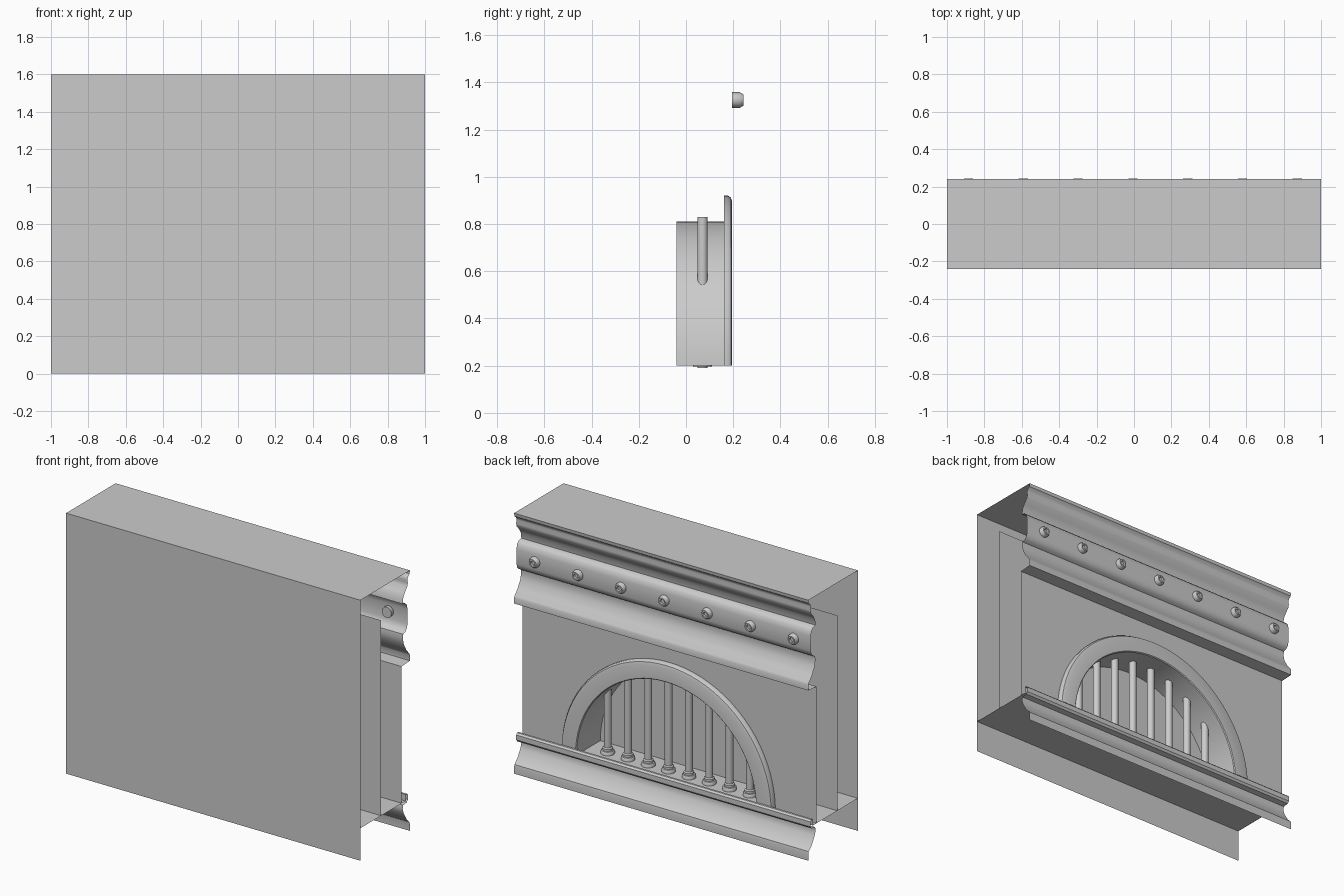
import bpy, bmesh
from math import cos, sin, pi, radians

if "Cube" in bpy.data.objects:
    bpy.data.objects.remove(bpy.data.objects["Cube"])


def make_object(name, verts, faces, angle=35):
    me = bpy.data.meshes.new(name)
    me.from_pydata(verts, [], faces)
    bm = bmesh.new()
    bm.from_mesh(me)
    bmesh.ops.remove_doubles(bm, verts=bm.verts, dist=1e-5)
    bm.to_mesh(me)
    bm.free()
    ob = bpy.data.objects.new(name, me)
    bpy.context.collection.objects.link(ob)
    bpy.ops.object.select_all(action='DESELECT')
    ob.select_set(True)
    bpy.context.view_layer.objects.active = ob
    bpy.ops.object.shade_smooth_by_angle(angle=radians(angle))
    return ob


def extrude_x(name, profile):
    """Open (y, z) profile swept along the full width."""
    n = len(profile)
    verts = [(x, y, z) for x in (1, -1) for y, z in profile]
    return make_object(name, verts, [(i, i + 1, n + i + 1, n + i) for i in range(n - 1)])


def arch_sweep(name, section, segs=40):
    """Open (radius, y) section swept over a half circle."""
    n = len(section)
    verts = [(r * cos(pi * k / segs), y, 0.2 + r * sin(pi * k / segs))
             for k in range(segs + 1) for r, y in section]
    faces = [(k * n + i, k * n + i + 1, (k + 1) * n + i + 1, (k + 1) * n + i)
             for k in range(segs) for i in range(n - 1)]
    return make_object(name, verts, faces)


def lathe(name, section, origin, axis='z', sides=16):
    """(radius, height) section turned around z or y."""
    n = len(section)
    ox, oy, oz = origin
    verts, faces = [], []
    for k in range(sides):
        c, s = cos(2 * pi * k / sides), sin(2 * pi * k / sides)
        for r, h in section:
            verts.append((ox + r * c, oy + r * s, oz + h) if axis == 'z'
                         else (ox - r * c, oy + h, oz + r * s))
        m = (k + 1) % sides
        faces += [(k * n + i, m * n + i, m * n + i + 1, k * n + i + 1) for i in range(n - 1)]
    faces.append([k * n for k in reversed(range(sides))])
    faces.append([k * n + n - 1 for k in range(sides)])
    return make_object(name, verts, faces)


# flat rear sheet, roof and the cornice mouldings
extrude_x("rear_sheet", [(-.24, 0), (-.24, 1.6), (.24, 1.6)])
extrude_x("cornice", [
    (.24, 1.6), (.237, 1.58), (.22, 1.565), (.215, 1.55), (.22, 1.53), (.215, 1.51),
    (.19, 1.48), (.175, 1.455), (.17, 1.42), (.195, 1.415), (.21, 1.40), (.217, 1.37),
    (.217, 1.28), (.21, 1.255), (.195, 1.24), (.175, 1.232), (.172, 1.205), (.18, 1.17),
    (.205, 1.125), (.235, 1.09), (.24, 1.08), (.24, 1.045), (.16, 1.04)])

# floor ledge and base moulding
extrude_x("base_moulding", [
    (-.24, .2), (.197, .2), (.197, .24), (.21, .24), (.22, .23), (.22, .2), (.21, .187),
    (.175, .182), (.17, .16), (.18, .13), (.21, .08), (.237, .055), (.24, .04), (.24, 0)])

# panel behind the bars
extrude_x("recess_panel", [(-.04, 1.4), (-.04, .2)])

# wall with the arched opening
R, SEG, TOP = .61, 40, 1.04
arc = [(R * cos(pi * k / SEG), .2 + R * sin(pi * k / SEG)) for k in range(SEG + 1)]
quads = [[arc[k], arc[k + 1], (arc[k + 1][0], TOP), (arc[k][0], TOP)] for k in range(SEG)]
quads += [[(1, .2), (R, .2), (R, TOP), (1, TOP)], [(-R, .2), (-1, .2), (-1, TOP), (-R, TOP)]]
make_object("arched_wall", [(x, .16, z) for q in quads for x, z in q],
            [tuple(range(4 * i, 4 * i + 4)) for i in range(len(quads))])

# opening lining and raised arch trim
arch_sweep("arch_lining", [(R, -.04), (R, .16)])
arch_sweep("arch_trim", [(R, .16), (R, .19), (.615, .195), (.695, .195), (.712, .19),
                         (.72, .178), (.72, .16)])

# window bars with stepped feet
for i in range(8):
    x = (i - 3.5) * .138
    lathe("bar", [(.022, .19), (.022, .83)], (x, .07, 0))
    lathe("bar_foot", [(.04, .197), (.04, .215), (.036, .221), (.03, .223), (.03, .235),
                       (.023, .241)], (x, .07, 0))

# bolts along the cornice band, with a socket in each head
for i in range(7):
    lathe("bolt", [(.033, .195), (.033, .228), (.024, .243), (.015, .243), (.013, .232)],
          (-.885 + i * .293, 0, 1.325), axis='y', sides=12)
